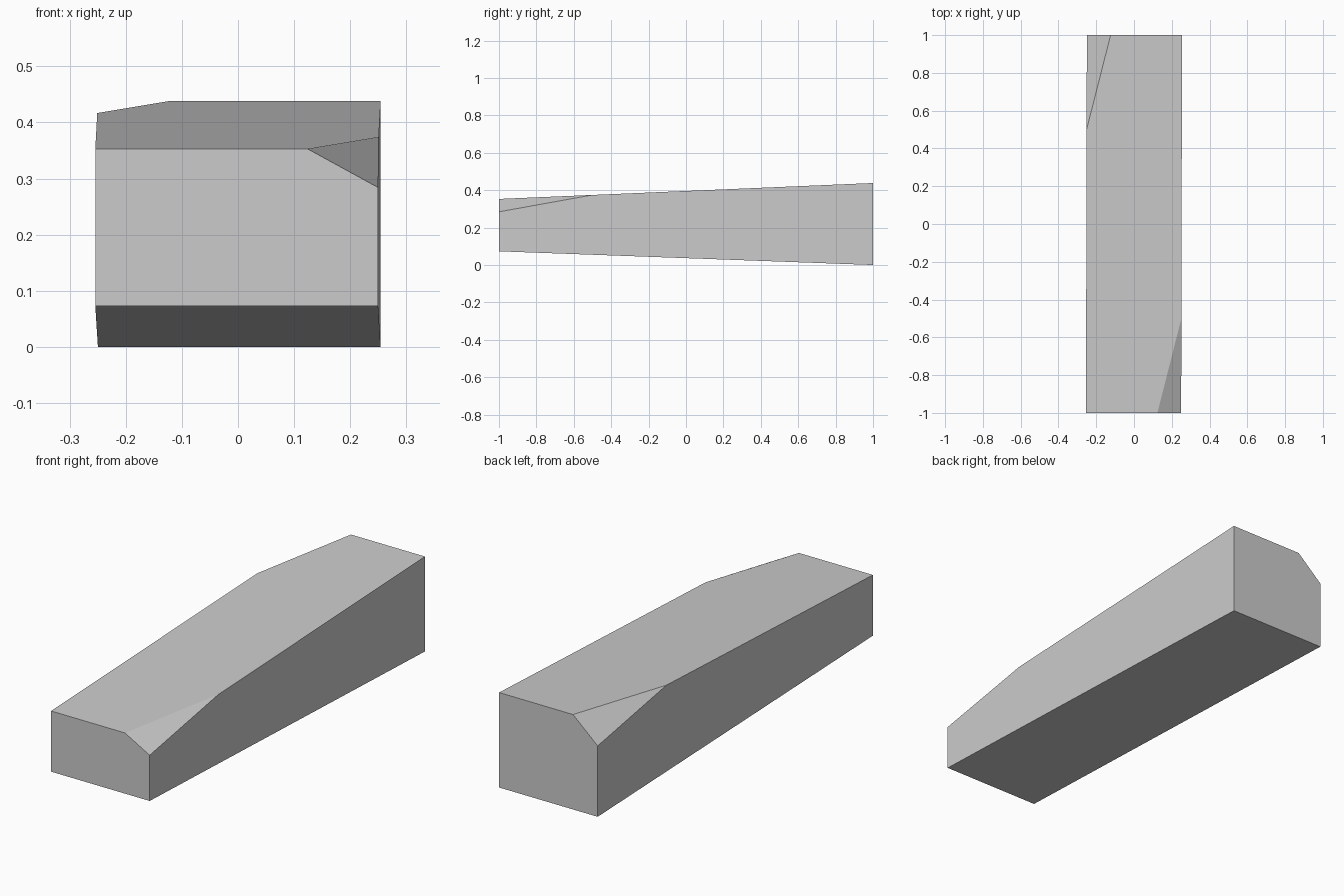
import bpy
import bmesh
import math
from mathutils import Matrix, Vector

cube = bpy.data.objects.get("Cube")
if cube:
    bpy.data.objects.remove(cube, do_unlink=True)

HALF_W, HALF_L = 0.252, 1.0
FRONT_LOW, FRONT_HIGH = 0.073, 0.353
BACK_HIGH = 0.438


def top_at(y):
    """Height of the sloping top at y."""
    return FRONT_HIGH + (BACK_HIGH - FRONT_HIGH) * (y + HALF_L) / (2 * HALF_L)


def cut_corner(bm, side, end, corner_z):
    """Slice one top corner off, halfway across the end and a quarter along the side."""
    a = Vector((side * HALF_W / 2, end * HALF_L, top_at(end * HALF_L)))
    b = Vector((side * HALF_W, end * HALF_L / 2, top_at(end * HALF_L / 2)))
    c = Vector((side * HALF_W, end * HALF_L, corner_z))
    normal = (b - a).cross(c - a).normalized()
    if normal.z < 0:
        normal.negate()
    cut = bmesh.ops.bisect_plane(bm, geom=bm.verts[:] + bm.edges[:] + bm.faces[:],
                                 dist=1e-5, plane_co=a, plane_no=normal, clear_outer=True)
    rim = [e for e in cut["geom_cut"] if isinstance(e, bmesh.types.BMEdge)]
    bmesh.ops.holes_fill(bm, edges=rim, sides=0)


# Tapered block, taller at the back
bm = bmesh.new()
bmesh.ops.create_cube(bm, size=2)
for v in bm.verts:
    low = FRONT_LOW if v.co.y < 0 else 0
    v.co = (v.co.x * HALF_W, v.co.y * HALF_L, top_at(v.co.y) if v.co.z > 0 else low)

# Two diagonally opposite chipped corners
cut_corner(bm, 1, -1, 0.284)
cut_corner(bm, -1, 1, 0.327)

# Slight turn about the vertical
bmesh.ops.rotate(bm, verts=bm.verts, cent=(0, 0, 0), matrix=Matrix.Rotation(-0.0023, 3, "Z"))
bmesh.ops.recalc_face_normals(bm, faces=bm.faces)

mesh = bpy.data.meshes.new("wedge_block")
bm.to_mesh(mesh)
bm.free()
block = bpy.data.objects.new("wedge_block", mesh)
bpy.context.collection.objects.link(block)

# Plain grey
grey = bpy.data.materials.new("light_grey")
grey.use_nodes = True
colour = (0.6, 0.6, 0.6, 1)
grey.diffuse_color = colour
grey.node_tree.nodes["Principled BSDF"].inputs["Base Color"].default_value = colour
mesh.materials.append(grey)
